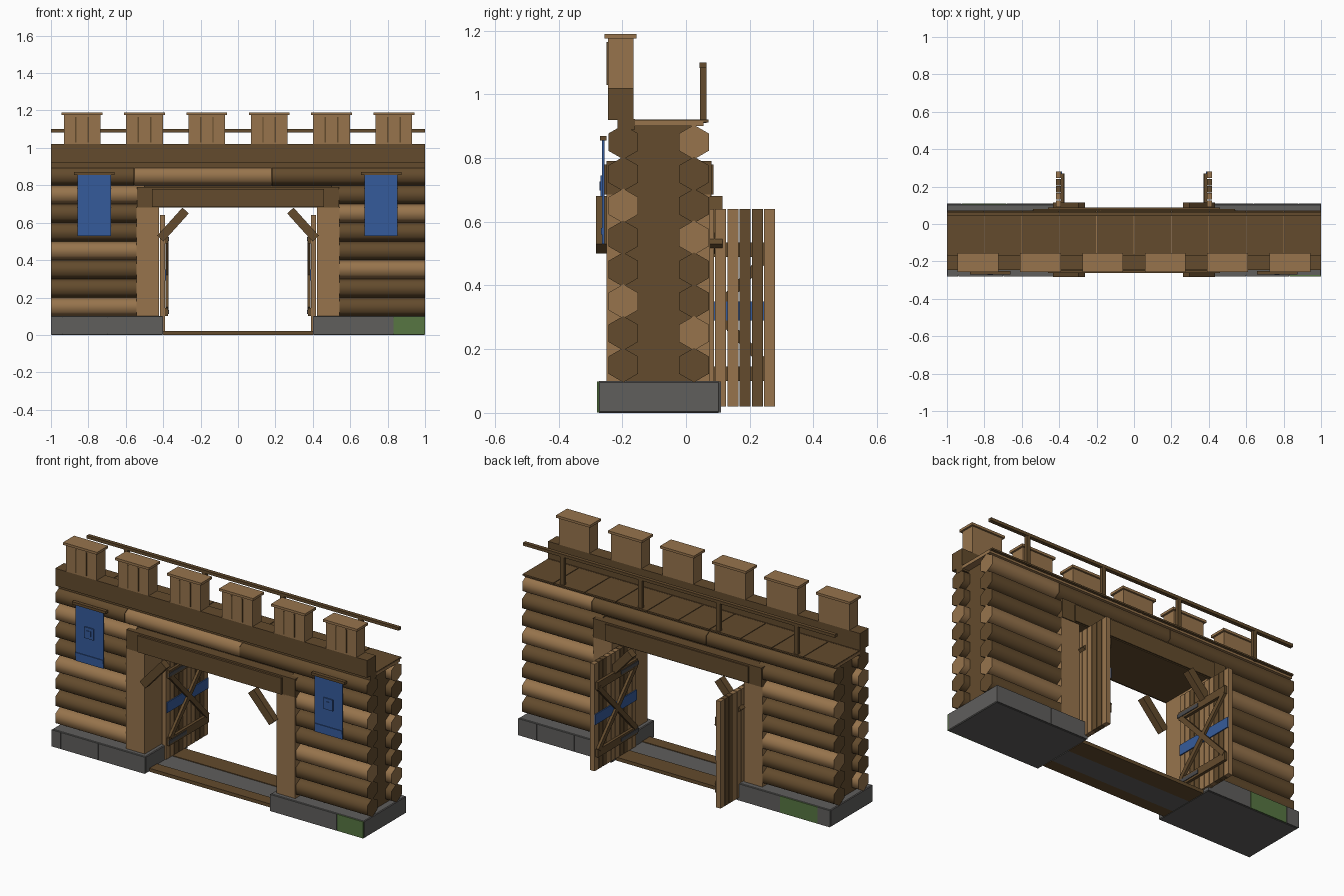
import bpy, bmesh, math
from mathutils import Matrix, Vector

if "Cube" in bpy.data.objects:
    bpy.data.objects.remove(bpy.data.objects["Cube"])


def mat(name, rgb):
    m = bpy.data.materials.new(name)
    m.diffuse_color = (*rgb, 1)
    m.use_nodes = True
    m.node_tree.nodes["Principled BSDF"].inputs["Base Color"].default_value = m.diffuse_color
    return m


LIGHT = mat("light_wood", (0.31, 0.175, 0.073))
DARK = mat("dark_wood", (0.125, 0.07, 0.026))
STONE = mat("grey_stone", (0.115, 0.112, 0.108))
MOSS = mat("mossy_green", (0.095, 0.18, 0.055))
BLUE = mat("blue_cloth", (0.036, 0.105, 0.33))
IRON = mat("dark_iron", (0.07, 0.07, 0.075))


def finish(name, bm, material):
    me = bpy.data.meshes.new(name)
    bm.to_mesh(me)
    bm.free()
    me.materials.append(material)
    ob = bpy.data.objects.new(name, me)
    bpy.context.collection.objects.link(ob)
    return ob


def box(name, x, y, z, material, bevel=0.0):
    """Box from (min, max) ranges."""
    bm = bmesh.new()
    size = [r[1] - r[0] for r in (x, y, z)]
    mid = [(r[1] + r[0]) / 2 for r in (x, y, z)]
    bmesh.ops.create_cube(bm, size=1, matrix=Matrix.Translation(mid) @ Matrix.Diagonal((*size, 1)))
    if bevel:
        bmesh.ops.bevel(bm, geom=bm.edges[:], offset=bevel, segments=1, affect='EDGES')
    return finish(name, bm, material)


def side_box(name, s, x, y, z, material, bevel=0.0):
    """Box mirrored to side s = -1 or 1."""
    return box(name, sorted((s * x[0], s * x[1])), y, z, material, bevel)


def beam(name, a, b, axis, width, depth, material):
    """Bar from a to b; depth runs along the given axis."""
    a, b = Vector(a), Vector(b)
    d = (b - a).normalized()
    n = Vector(axis)
    w = n.cross(d)
    rot = Matrix((d, w, n)).transposed().to_4x4()
    bm = bmesh.new()
    bmesh.ops.create_cube(bm, size=1, matrix=Matrix.Translation((a + b) / 2) @ rot
                          @ Matrix.Diagonal(((b - a).length, width, depth, 1)))
    return finish(name, bm, material)


def log(name, x0, x1, y, z, material, r=0.054):
    """Six-sided log along x with a corner on top, shaded round."""
    bm = bmesh.new()
    bmesh.ops.create_cone(bm, cap_ends=True, segments=6, radius1=r, radius2=r, depth=x1 - x0)
    zs = Matrix.Rotation(math.pi / 2, 4, 'Y')
    bm.transform(Matrix.Translation(((x0 + x1) / 2, y, z)) @ zs)
    if abs(max(v.co.z for v in bm.verts) - z - r) > 1e-4:
        bmesh.ops.rotate(bm, verts=bm.verts, cent=(0, y, z), matrix=Matrix.Rotation(math.pi / 6, 3, 'X'))
    for f in bm.faces:
        f.smooth = abs(f.normal.x) < 0.5
    for e in bm.edges:
        e.smooth = len({f.smooth for f in e.link_faces}) == 1
    return finish(name, bm, material)


# Stone footings with thin facing blocks
cuts = {(-1, 0): (0.4, 0.70, 0.94, 1.0), (1, 0): (0.4, 0.60, 0.83, 1.0),
        (-1, 1): (0.4, 0.68, 0.92, 1.0), (1, 1): (0.4, 0.64, 0.88, 1.0)}
for (s, back), c in cuts.items():
    y = (0.102, 0.11) if back else (-0.28, -0.272)
    for i in range(3):
        mossy = (s, back, i) in ((1, 0, 2), (-1, 1, 1))
        side_box("moss_block" if mossy else "facing_stone", s, (c[i] + 0.001, c[i + 1] - 0.001), y,
                 (0.002, 0.098), MOSS if mossy else STONE)
for s in (-1, 1):
    side_box("footing", s, (0.4, 1.0), (-0.276, 0.106), (0, 0.1), STONE, 0.004)

# Threshold
box("threshold_front", (-0.4, 0.4), (-0.24, -0.17), (0, 0.02), DARK)
box("threshold_paving", (-0.4, 0.4), (-0.17, -0.04), (0, 0.016), STONE)
box("threshold_back", (-0.4, 0.4), (-0.04, 0.07), (0, 0.02), DARK)

# Log walls, with every third log lighter
for s in (-1, 1):
    side_box("wall_core", s, (0.5, 0.96), (-0.19, 0.02), (0.1, 0.9), DARK)
    for i in range(7):
        z = 0.15 + 0.1 * i
        x0, x1 = sorted((s * 0.5, s * 1.0))
        log("front_log", x0, x1, -0.197, z, LIGHT if i % 3 == (2 if s > 0 else 0) else DARK)
        log("back_log", x0, x1, 0.025, z, LIGHT if i % 3 == (1 if s > 0 else 2) else DARK)
for y, shades in ((-0.197, (DARK, LIGHT, DARK)), (0.025, (DARK, DARK, LIGHT))):
    ends = (-1, -0.555, 0.18, 1) if y < 0 else (-1, -0.18, 0.555, 1)
    for i in range(3):
        log("top_log", ends[i] + 0.001, ends[i + 1] - 0.001, y, 0.85, shades[i])
box("gate_ceiling", (-0.5, 0.5), (-0.19, 0.02), (0.79, 0.9), DARK)

# Gate frame
box("lintel", (-0.54, 0.54), (-0.25, 0.08), (0.68, 0.79), DARK)
for y in ((-0.262, -0.25), (0.08, 0.087)):
    box("lintel_plate", (-0.46, 0.46), y, (0.685, 0.78), DARK)
for s in (-1, 1):
    side_box("gate_post", s, (0.423, 0.542), (-0.25, 0.075), (0.1, 0.685), LIGHT)
    for y in (-0.263, 0.094):
        beam("gate_brace", (s * 0.415, y, 0.515), (s * 0.28, y, 0.665), (0, 1, 0), 0.046, 0.04, DARK)

# Open doors, swung to the back
for s in (-1, 1):
    pitch = 0.0385
    for i in range(10):
        y0 = -0.101 + i * pitch
        side_box("door_plank", s, (0.39, 0.418), (y0, y0 + pitch - 0.004), (0.02, 0.64),
                 DARK if i in (2, 3, 7, 8) else LIGHT)
    for z in (0.10, 0.49):
        side_box("door_rail", s, (0.374, 0.39), (-0.095, 0.27), (z, z + 0.045), DARK)
        side_box("door_hinge", s, (0.37, 0.374), (-0.1, 0.06), (z + 0.012, z + 0.033), IRON)
    side_box("door_band", s, (0.384, 0.39), (-0.1, 0.28), (0.29, 0.35), BLUE)
    for za, zb in ((0.14, 0.5), (0.5, 0.14)):
        beam("door_cross", (s * 0.379, -0.08, za), (s * 0.379, 0.26, zb), (1, 0, 0), 0.028, 0.015, DARK)

# Wall walk
box("walk_edge_beam", (-1, 1), (-0.215, -0.16), (0.89, 0.922), DARK)
box("walk_bed", (-1, 1), (-0.165, 0.055), (0.9, 0.917), LIGHT)
for i in range(10):
    box("walk_plank", (-1 + 0.2 * i + 0.002, -0.8 + 0.2 * i - 0.002), (-0.165, 0.07), (0.912, 0.921), DARK)

# Parapet and merlons
box("parapet", (-1, 1), (-0.245, -0.165), (0.92, 1.02), DARK)
for i in range(6):
    x = (i - 2.5) / 3
    box("merlon", (x - 0.098, x + 0.098), (-0.245, -0.165), (1.02, 1.176), LIGHT)
    box("merlon_cap", (x - 0.109, x + 0.109), (-0.256, -0.155), (1.176, 1.19), LIGHT)
    for dx in (-0.033, 0.033):
        box("merlon_seam", (x + dx - 0.004, x + dx + 0.004), (-0.249, -0.244), (1.03, 1.165), DARK)

# Rear handrail
box("handrail", (-1, 1), (0.043, 0.065), (1.083, 1.1), DARK)
for x in (-0.75, -0.25, 0.25, 0.75):
    box("rail_post", (x - 0.012, x + 0.012), (0.044, 0.064), (0.91, 1.085), DARK)

# Banners
for x in (-0.768, 0.765):
    box("banner_pole", (x - 0.108, x + 0.108), (-0.27, -0.25), (0.855, 0.87), DARK)
    box("banner", (x - 0.089, x + 0.089), (-0.263, -0.256), (0.53, 0.857), BLUE)
    box("banner_emblem", (x - 0.03, x + 0.03), (-0.269, -0.263), (0.68, 0.745), BLUE)
    box("banner_emblem_centre", (x - 0.014, x + 0.014), (-0.272, -0.269), (0.698, 0.727), BLUE)
    box("banner_stripe", (x - 0.089, x + 0.089), (-0.267, -0.263), (0.56, 0.58), BLUE)
